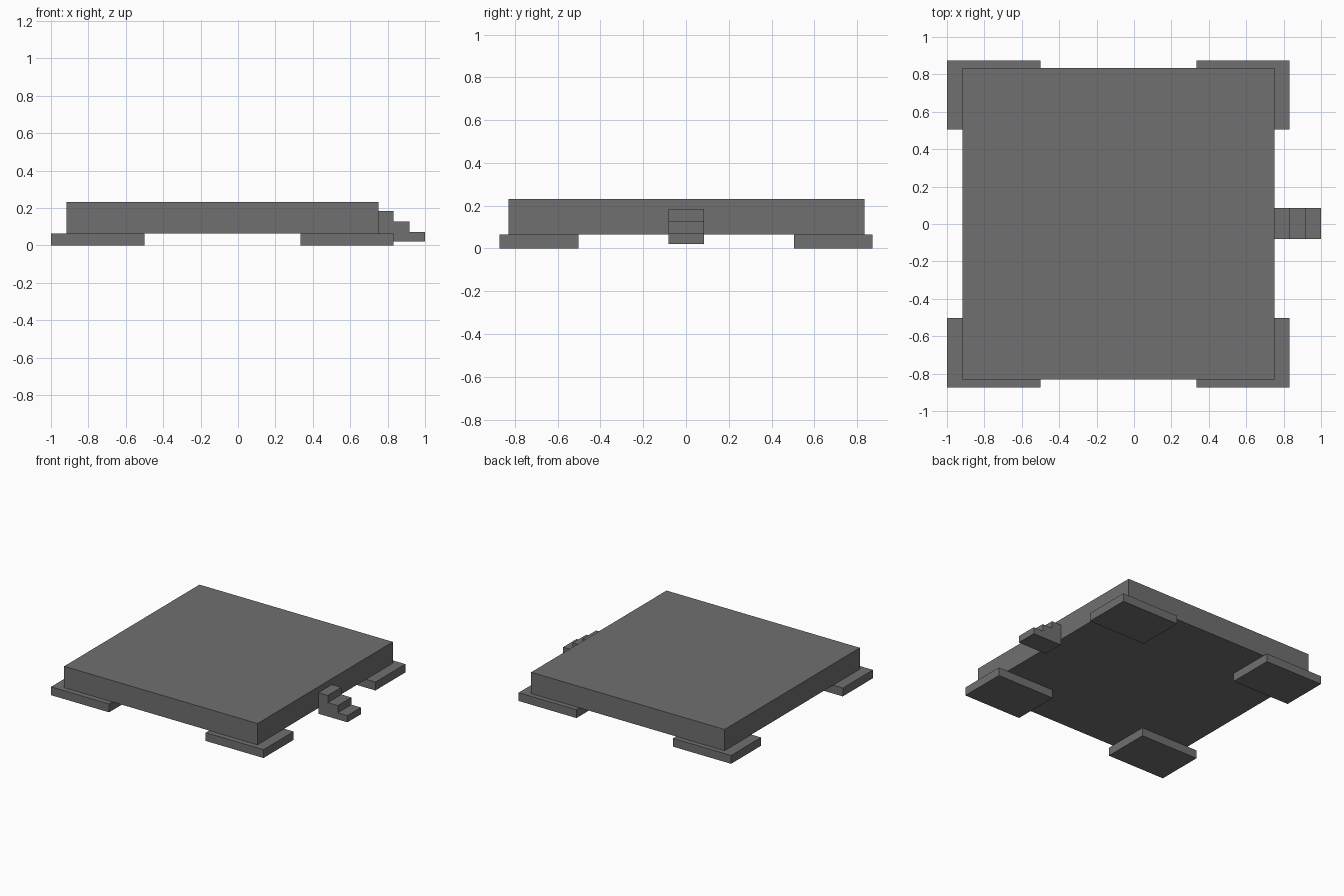
import bpy, bmesh
from mathutils import Matrix, Vector

if "Cube" in bpy.data.objects:
    bpy.data.objects.remove(bpy.data.objects["Cube"])

grey = bpy.data.materials.new("dark_grey")
grey.diffuse_color = (0.16, 0.16, 0.16, 1)
grey.use_nodes = True
grey.node_tree.nodes["Principled BSDF"].inputs["Base Color"].default_value = grey.diffuse_color


def finish(name, bm):
    bmesh.ops.recalc_face_normals(bm, faces=bm.faces)
    mesh = bpy.data.meshes.new(name)
    bm.to_mesh(mesh)
    bm.free()
    mesh.materials.append(grey)
    obj = bpy.data.objects.new(name, mesh)
    bpy.context.collection.objects.link(obj)


def box(name, low, high):
    low, high = Vector(low), Vector(high)
    bm = bmesh.new()
    bmesh.ops.create_cube(bm, size=1, matrix=Matrix.Translation((low + high) / 2)
                          @ Matrix.Diagonal((*(high - low), 1)))
    finish(name, bm)


# Raised deck
box("deck", (-0.917, -0.831, 0.065), (0.75, 0.835, 0.231))

# Four corner foundation pads
for side, x0, x1 in (("left", -1, -0.5), ("right", 0.333, 0.831)):
    for end, y0, y1 in (("front", -0.873, -0.502), ("back", 0.505, 0.873)):
        box(f"{end}_{side}_pad", (x0, y0, 0), (x1, y1, 0.065))

# Staircase: stepped profile extruded along y
profile = [(0.75, 0.021), (1, 0.021), (1, 0.073), (0.917, 0.073),
           (0.917, 0.129), (0.831, 0.129), (0.831, 0.185), (0.75, 0.185)]
bm = bmesh.new()
face = bm.faces.new([bm.verts.new((x, -0.081, z)) for x, z in profile])
ext = bmesh.ops.extrude_face_region(bm, geom=[face])
bmesh.ops.translate(bm, vec=(0, 0.166, 0),
                    verts=[v for v in ext["geom"] if isinstance(v, bmesh.types.BMVert)])
finish("stairs", bm)
